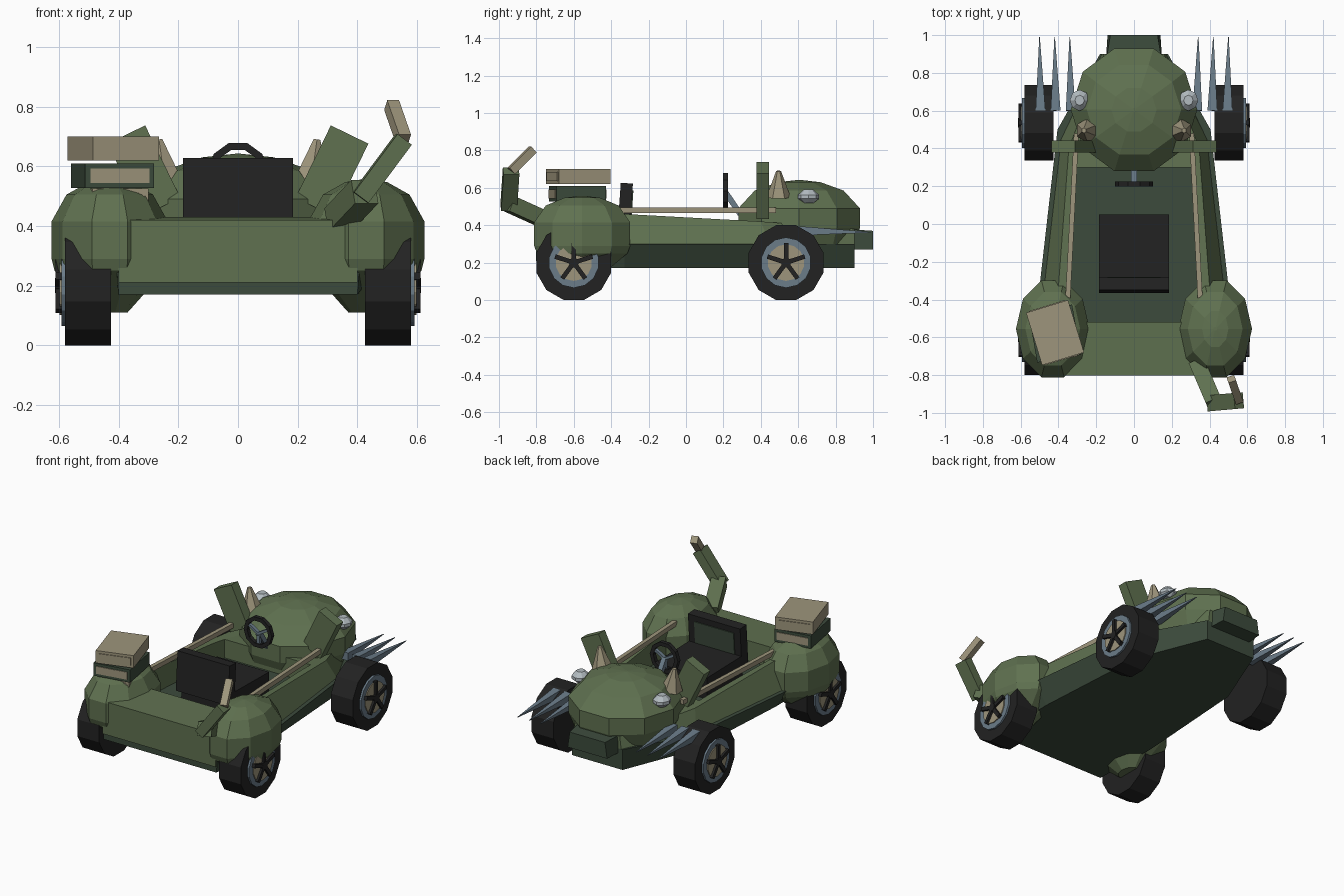
import bpy, bmesh, math
from mathutils import Vector, Matrix

if "Cube" in bpy.data.objects:
    bpy.data.objects.remove(bpy.data.objects["Cube"])


def mat(name, r, g, b):
    m = bpy.data.materials.new(name)
    m.diffuse_color = (r, g, b, 1)
    m.use_nodes = True
    m.node_tree.nodes["Principled BSDF"].inputs["Base Color"].default_value = m.diffuse_color
    return m


GREEN = mat("olive green", .115, .165, .08)
DARK = mat("dark green", .045, .07, .045)
BLACK = mat("rubber black", .016, .016, .016)
BEIGE = mat("beige", .34, .30, .20)
STEEL = mat("blue grey", .145, .20, .25)
LAMP = mat("lamp grey", .45, .50, .53)


def loft(name, rings, material, caps=True, closed=False):
    """Skin a list of equal-length point rings."""
    bm = bmesh.new()
    vs = [[bm.verts.new(p) for p in r] for r in rings]
    n = len(vs[0])
    pairs = list(zip(vs, vs[1:])) + ([(vs[-1], vs[0])] if closed else [])
    for a, b in pairs:
        for i in range(n):
            j = (i + 1) % n
            bm.faces.new((a[i], a[j], b[j], b[i]))
    if caps and not closed:
        bm.faces.new(vs[0][::-1])
        bm.faces.new(vs[-1])
    bmesh.ops.recalc_face_normals(bm, faces=bm.faces)
    me = bpy.data.meshes.new(name)
    bm.to_mesh(me)
    bm.free()
    me.materials.append(material)
    ob = bpy.data.objects.new(name, me)
    bpy.context.collection.objects.link(ob)
    return ob


def circle(n, c, rx, ry, z, off=0):
    return [(c[0] + rx * math.cos(2 * math.pi * (i + off) / n),
             c[1] + ry * math.sin(2 * math.pi * (i + off) / n), z) for i in range(n)]


def box(name, c, s, material, rot=(0, 0, 0)):
    x, y, z = (v / 2 for v in s)
    ob = loft(name, [[(-x, -y, k), (x, -y, k), (x, y, k), (-x, y, k)] for k in (-z, z)], material)
    ob.location, ob.rotation_euler = c, [math.radians(a) for a in rot]
    return ob


def beam(name, a, b, w, d, material, n=4, tip=1.0):
    """Straight bar from a to b, optionally tapering to its tip."""
    a, b = Vector(a), Vector(b)
    f = math.sqrt(.5) if n == 4 else .5
    off = .5 if n == 4 else 0
    ob = loft(name, [circle(n, (0, 0), w * f, d * f, 0, off),
                     circle(n, (0, 0), w * f * tip, d * f * tip, (b - a).length, off)], material)
    q = (b - a).to_track_quat('Z', 'Y').to_matrix().to_4x4()
    ob.matrix_world = Matrix.Translation(a) @ q
    return ob


def outline(half):
    """Mirror (x, y, z) points of the right half into a closed loop."""
    return list(half) + [(-x, y, z) for x, y, z in reversed(half)]


# Lower hull
loft("lower_hull", [
    outline([(.40, -.79, .17), (.41, -.33, .17), (.36, .45, .17), (.18, .90, .17)]),
    outline([(.41, -.79, .30), (.50, -.33, .30), (.405, .5, .30), (.18, .90, .30)])], DARK)

# Upper body with open cockpit
loft("upper_body", [
    outline([(.41, -.80, .30), (.475, -.33, .30), (.385, .45, .30), (.17, .90, .30)]),
    outline([(.40, -.80, .42), (.40, -.33, .46), (.345, .40, .42), (.16, .90, .38)]),
    outline([(.375, -.52, .43), (.36, -.33, .455), (.315, .20, .43), (.305, .30, .42)]),
    outline([(.375, -.52, .301), (.36, -.33, .301), (.315, .20, .301), (.305, .30, .301)])],
    GREEN, closed=True)
box("rear_panel", (0, -.795, .315), (.80, .012, .21), GREEN)

# Nose dome and bumper block
c = (0, .605)
loft("nose_dome", [circle(10, c, .30, .31, .30), circle(10, c, .335, .342, .385),
                   circle(10, c, .335, .342, .49), circle(10, c, .25, .25, .585),
                   circle(10, c, .12, .12, .63), circle(10, c, .01, .01, .642)], GREEN)
loft("nose_block", [[(-.15, y0, .27), (.15, y0, .27), (.15, y0, .38), (-.15, y0, .38)]
                    if y0 < .9 else
                    [(-.14, y0, .27), (.14, y0, .27), (.125, y0, .37), (-.125, y0, .37)]
                    for y0 in (.85, 1.0)], DARK)


def wheel(s, y):
    """Tyre, rim, hub disc and five spokes, on side s."""
    parts = []
    for name, r, x0, x1, n, m in (("tyre", .2 / math.cos(math.pi / 12), .425, .58, 12, BLACK),
                                  ("rim", .135, .50, .592, 14, STEEL),
                                  ("hub_disc", .098, .50, .598, 14, BEIGE),
                                  ("hub_cap", .027, .50, .613, 8, BLACK)):
        loft(name, [[(s * x, y + p, .2 + q) for p, q, _ in circle(n, (0, 0), r, r, 0, .5)]
                    for x in (x0, x1)], m)
    for i in range(5):
        a = math.pi / 2 + i * math.tau / 5
        beam("spoke", (s * .60, y, .2),
             (s * .60, y + .105 * math.cos(a), .2 + .105 * math.sin(a)), .024, .024, BLACK)


for s in (-1, 1):
    wheel(s, -.6)
    wheel(s, .535)
    # Rear fender
    c = (s * .43, -.555)
    loft("rear_fender", [circle(10, c, .06, .08, .11), circle(10, c, .185, .255, .25),
                         circle(10, c, .195, .27, .29), circle(10, c, .195, .27, .415),
                         circle(10, c, .145, .205, .505), circle(10, c, .07, .10, .547),
                         circle(10, c, .01, .01, .557)], GREEN)
    # Cockpit rail
    beam("side_rail", (s * .35, -.39, .48), (s * .305, .48, .48), .026, .03, BEIGE)
    # Side mirror
    box("mirror", (s * .315, .41, .585), (.14, .065, .27), GREEN, (0, s * 26, 0))
    # Horn
    beam("horn", (s * .245, .495, .55), (s * .265, .495, .69), .13, .13, BEIGE, 6, .2)
    # Headlight
    c = (s * .288, .655)
    loft("headlight", [circle(8, c, .025, .027, .518), circle(8, c, .052, .056, .542),
                       circle(8, c, .052, .056, .562), circle(8, c, .025, .027, .590)], LAMP)
    # Exhaust spikes
    for x in (.34, .42, .50):
        beam("exhaust_spike", (s * (x - .005), .60, .37), (s * x, .99, .362),
             .052, .05, STEEL, 4, .06)

# Seat
box("seat_base", (0, -.13, .37), (.37, .36, .14), BLACK, (-1, 0, 0))
box("seat_back", (0, -.325, .50), (.37, .065, .25), BLACK, (-4, 0, 0))
box("seat_pad", (0, -.290, .515), (.28, .008, .14), DARK, (-4, 0, 0))

# Steering wheel
ring = []
for i in range(10):
    a = math.tau * i / 10
    ring.append([(r * math.cos(a), .212 + d, .583 + r * math.sin(a))
                 for r, d in ((.075, -.013), (.1, -.013), (.1, .013), (.075, .013))])
loft("steering_wheel", ring, BLACK, closed=True)
for a in (-90, 25, 155):
    a = math.radians(a)
    beam("steering_spoke", (0, .212, .575),
         (.082 * math.cos(a), .212, .583 + .082 * math.sin(a)), .022, .016, STEEL)
beam("steering_column", (0, .212, .575), (0, .29, .46), .03, .03, STEEL)

# Luggage stack on the left fender, with a framed plate on two sides of each case
for name, ctr, size, turn, m, pm in (
        ("lower_case", (-.415, -.575, .485), (.19, .24, .08), 10, BEIGE, BEIGE),
        ("middle_case", (-.42, -.58, .568), (.235, .27, .082), 10, DARK, BEIGE),
        ("upper_case", (-.418, -.575, .66), (.232, .29, .08), 17, BEIGE, BEIGE)):
    box(name, ctr, size, m, (0, 0, turn))
    for k in (-1, 1):
        off = Matrix.Rotation(math.radians(turn), 3, 'Z') @ Vector((0, k * size[1] / 2, 0))
        box(name + "_plate", Vector(ctr) + off, (size[0] * .85, .009, .048), pm, (0, 0, turn))

# Crooked arm on the right fender
A, B, C, D = (.335, -.735, .42), (.425, -.945, .515), (.555, -.935, .69), (.515, -.82, .805)
beam("arm_lower", A, B, .085, .085, GREEN)
beam("arm_upper", (.41, -.948, .495), C, .085, .06, GREEN)
beam("arm_tip", C, D, .042, .045, BEIGE)
